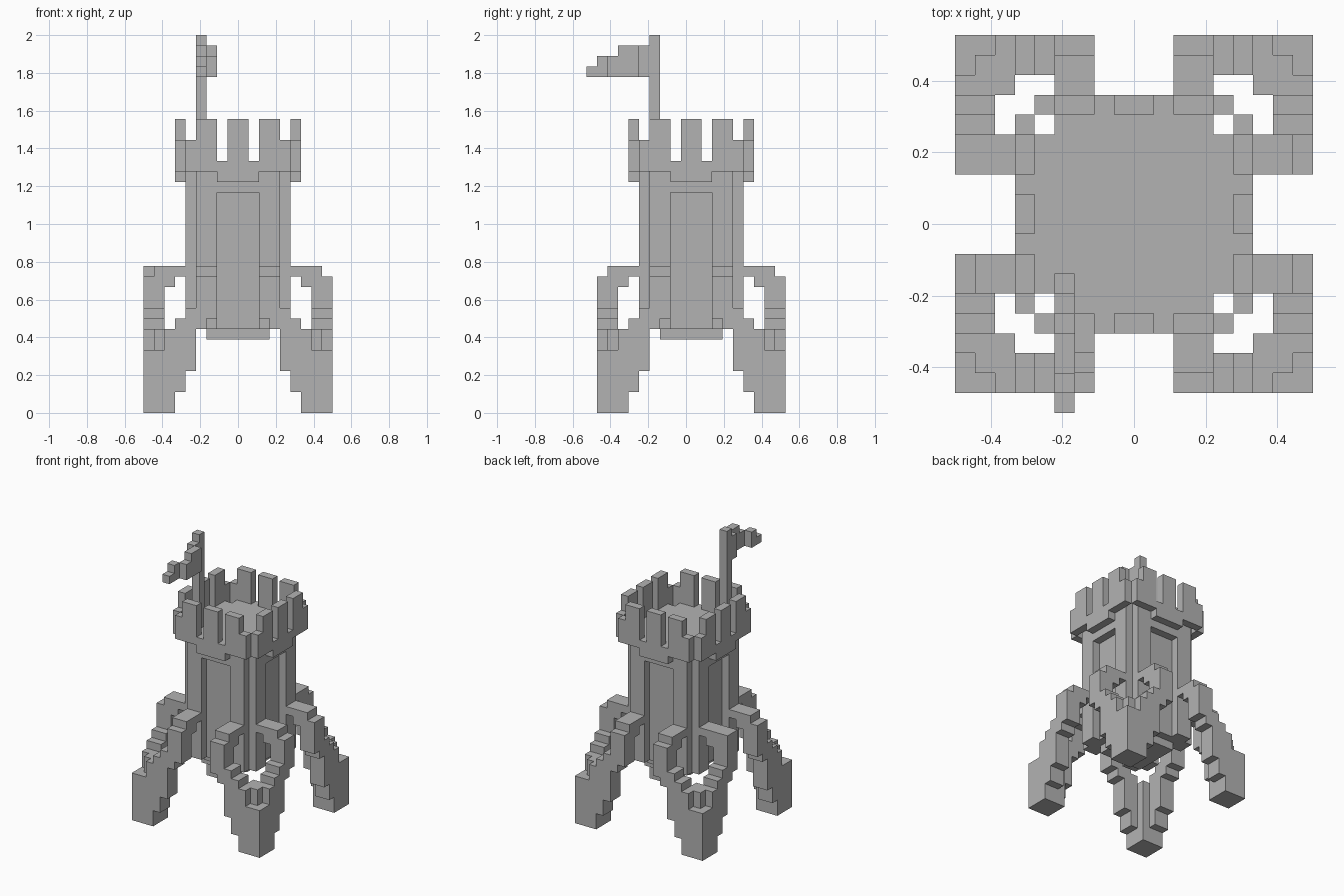
import bpy
import bmesh
from mathutils import Vector

if "Cube" in bpy.data.objects:
    bpy.data.objects.remove(bpy.data.objects["Cube"], do_unlink=True)

V = 1 / 18                       # edge of one block
ORIGIN = Vector((0, V / 2, 0))   # tower axis
parts = {}

stone = bpy.data.materials.new("stone_grey")
stone.use_nodes = True
colour = (0.45, 0.45, 0.45, 1)
stone.diffuse_color = colour
stone.node_tree.nodes["Principled BSDF"].inputs["Base Color"].default_value = colour


def block(x0, x1, y0, y1, z0, z1):
    """Cells of a box in block units."""
    return {(x, y, z) for x in range(x0, x1) for y in range(y0, y1) for z in range(z0, z1)}


def swap(cells):
    """Mirror cells across the diagonal."""
    return {(y, x, z) for x, y, z in cells}


def flip(cells, sx, sy):
    """Mirror cells into another quadrant."""
    return {(x if sx > 0 else -1 - x, y if sy > 0 else -1 - y, z) for x, y, z in cells}


def all_round(cells):
    """Repeat cells on all four sides."""
    both = cells | swap(cells)
    return set().union(*(flip(both, sx, sy) for sx in (-1, 1) for sy in (-1, 1)))


# Tower body: notched corners, a recessed panel on each side, small base
body = block(-5, 5, -4, 4, 8, 24) | block(-4, 4, -5, 5, 8, 24)
body -= all_round(block(0, 2, 4, 5, 8, 21))
parts["tower_body"] = body
parts["tower_base"] = block(-3, 3, -3, 3, 7, 8)

# Battlements: overhanging ring with merlons and a lowered centre
crown = block(0, 5, 5, 6, 23, 24) | block(0, 2, 5, 6, 22, 23)
crown |= block(0, 1, 5, 6, 24, 28) | block(2, 4, 5, 6, 24, 28) | block(4, 5, 5, 6, 24, 26)
parts["battlements"] = all_round(crown)

# One flying-buttress arm: stepped slope, upright, bridge to the tower
arm = set()
for x, low, high in ((6, 0, 8), (5, 2, 9), (4, 4, 10), (3, 8, 14), (2, 9, 14)):
    arm |= block(x, x + 1, 7, 9, low, high)
arm |= block(2, 4, 6, 7, 12, 14) | block(2, 4, 5, 6, 13, 14)
lip = block(2, 4, 8, 9, 13, 14)
foot = block(6, 9, 6, 9, 0, 8) - block(7, 9, 8, 9, 6, 8) - block(8, 9, 7, 9, 6, 8)

for sx, side in ((1, "left"), (-1, "right")):
    for sy, end in ((-1, "front"), (1, "back")):
        leg = foot | (arm - lip) | swap(arm - lip)
        if (side, end) == ("right", "back"):
            leg |= swap(lip)
        parts[f"{end}_{side}_leg"] = flip(leg, sx, sy)

# Flagpole and waving flag
parts["flagpole"] = block(-4, -3, -4, -3, 24, 36)
flag = block(-4, -3, -5, -4, 32, 35)
flag |= block(-3, -2, -7, -5, 32, 35) | block(-3, -2, -8, -7, 32, 34)
flag |= block(-4, -3, -9, -8, 32, 34) | block(-4, -3, -10, -9, 32, 33)
parts["flag"] = flag

solid = set().union(*parts.values())


def build(name, cells):
    """Skin the exposed sides of the cells and merge flat areas."""
    bm = bmesh.new()
    for cell in sorted(cells):
        for axis in range(3):
            for sign in (-1, 1):
                step = [0, 0, 0]
                step[axis] = sign
                if tuple(c + s for c, s in zip(cell, step)) in solid:
                    continue
                u, w = (axis + 1) % 3, (axis + 2) % 3
                corners = []
                for a, b in ((0, 0), (1, 0), (1, 1), (0, 1)):
                    p = Vector(cell)
                    p[axis] += sign > 0
                    p[u] += a
                    p[w] += b
                    corners.append(bm.verts.new(p * V + ORIGIN))
                bm.faces.new(corners if sign > 0 else corners[::-1])
    bmesh.ops.remove_doubles(bm, verts=bm.verts, dist=V / 100)
    bmesh.ops.dissolve_limit(bm, angle_limit=0.01, verts=bm.verts, edges=bm.edges)
    mesh = bpy.data.meshes.new(name)
    bm.to_mesh(mesh)
    bm.free()
    mesh.materials.append(stone)
    bpy.context.collection.objects.link(bpy.data.objects.new(name, mesh))


for part_name, part_cells in parts.items():
    build(part_name, part_cells)
